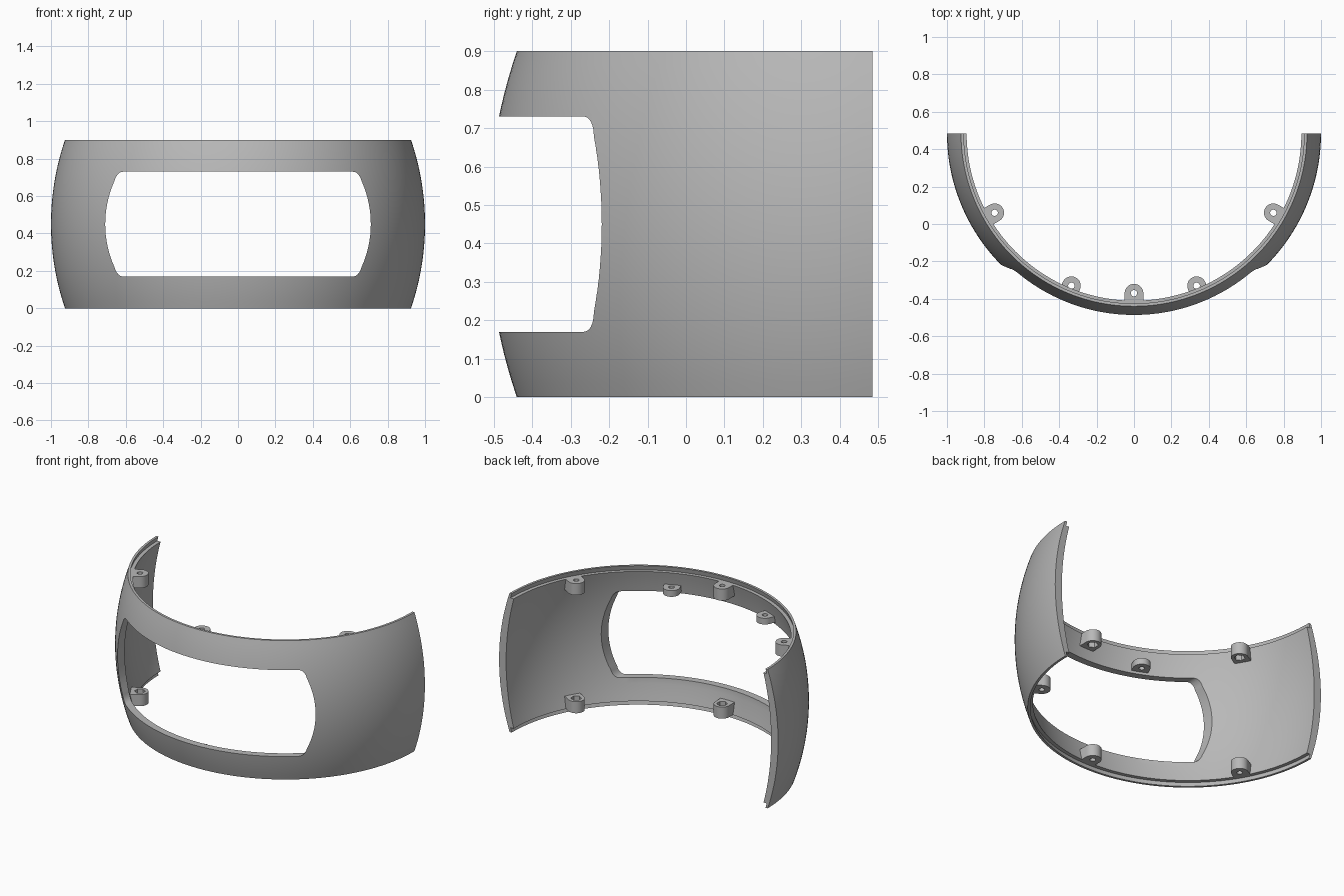
import bpy, bmesh
from math import pi, sin, cos, sqrt, atan2, radians
from mathutils import Matrix

cube = bpy.data.objects.get("Cube")
if cube:
    bpy.data.objects.remove(cube, do_unlink=True)

grey = bpy.data.materials.new("plain_grey")
grey.use_nodes = True
GREY = (0.48, 0.48, 0.48, 1)
grey.diffuse_color = GREY
grey.node_tree.nodes["Principled BSDF"].inputs["Base Color"].default_value = GREY

HEIGHT, MID, AXIS_Y = 0.9, 0.45, 0.485


def make(name, bm):
    bmesh.ops.recalc_face_normals(bm, faces=bm.faces)
    mesh = bpy.data.meshes.new(name)
    bm.to_mesh(mesh)
    bm.free()
    mesh.materials.append(grey)
    ob = bpy.data.objects.new(name, mesh)
    bpy.context.collection.objects.link(ob)
    return ob


def prism(name, outline, matrix, depth):
    """Extrude a flat outline along local z, then place it."""
    bm = bmesh.new()
    face = bm.faces.new([bm.verts.new((x, y, 0)) for x, y in outline])
    out = bmesh.ops.extrude_face_region(bm, geom=[face])
    new = [g for g in out["geom"] if isinstance(g, bmesh.types.BMVert)]
    bmesh.ops.translate(bm, verts=new, vec=(0, 0, depth))
    bmesh.ops.transform(bm, matrix=matrix, verts=bm.verts)
    return make(name, bm)


def cut(ob, cutter):
    mod = ob.modifiers.new("cut", "BOOLEAN")
    mod.operation, mod.solver, mod.object = "DIFFERENCE", "EXACT", cutter
    activate(ob)
    bpy.ops.object.modifier_apply(modifier=mod.name)
    bpy.data.objects.remove(cutter, do_unlink=True)


def activate(ob):
    bpy.ops.object.select_all(action="DESELECT")
    ob.select_set(True)
    bpy.context.view_layer.objects.active = ob


def smooth(ob):
    activate(ob)
    bpy.ops.object.shade_smooth_by_angle(angle=radians(30))


def barrel(z, r_mid, bulge):
    return r_mid - bulge + sqrt(bulge ** 2 - (z - MID) ** 2)


def ring(n, r):
    return [(r * cos(2 * pi * i / n), r * sin(2 * pi * i / n)) for i in range(n)]


# Half-barrel shell: outer skin full height, inner layer stepped back at the rims
STEP, N = 0.03, 24
outer = [(barrel(z, 1.0, 1.3875), z) for z in [HEIGHT * i / N for i in range(N + 1)]]
inner = [(barrel(z, 0.95, 1.63), z)
         for z in [STEP + (HEIGHT - 2 * STEP) * i / N for i in range(N + 1)]]
lip = [(0.91, HEIGHT), (0.918, HEIGHT - STEP)]
section = outer + lip + inner[::-1] + [(r, HEIGHT - z) for r, z in lip[::-1]]

bm = bmesh.new()
SEG = 96
loops = []
for i in range(SEG + 1):
    a = pi + pi * i / SEG
    loops.append([bm.verts.new((r * cos(a), AXIS_Y + r * sin(a), z)) for r, z in section])
for a, b in zip(loops, loops[1:]):
    for j in range(len(section)):
        k = (j + 1) % len(section)
        bm.faces.new((a[j], a[k], b[k], b[j]))
bm.faces.new(loops[0])
bm.faces.new(loops[-1])
shell = make("shell", bm)

# Window opening: flat top and bottom, bowed sides, rounded corners
HALF_H, BOW, CORNER = 0.28, 0.56, 0.05
side = []
for i in range(17):
    z = (HALF_H - CORNER) * (i / 8 - 1)
    side.append((0.71 - BOW + sqrt(BOW ** 2 - z ** 2), z))
x_end, z_end = side[-1]
tilt = atan2(z_end, x_end - 0.71 + BOW)
corner = []
for i in range(1, 9):
    a = tilt + (pi / 2 - tilt) * i / 8
    corner.append((x_end + CORNER * (cos(a) - cos(tilt)),
                   z_end + CORNER * (sin(a) - sin(tilt)) / (1 - sin(tilt))))
right = [(x, -z) for x, z in corner[::-1]] + side + corner
window = right + [(-x, z) for x, z in right[::-1]]
cutter = prism("window_cutter", window,
               Matrix.Translation((0, 0, MID)) @ Matrix.Rotation(pi / 2, 4, "X"), 1.0)
cut(shell, cutter)
smooth(shell)


# Screw bosses: rounded lugs whose local +x points out to the shell wall
def boss(name, x, y, z0, z1, reach, pocket=None):
    out = atan2(y - AXIS_Y, x)
    place = Matrix.Translation((x, y, z0)) @ Matrix.Rotation(out, 4, "Z")
    length = reach - sqrt(x ** 2 + (y - AXIS_Y) ** 2)
    r, n = 0.05, 20
    outline = [(r * cos(pi / 2 + pi * i / n), r * sin(pi / 2 + pi * i / n))
               for i in range(n + 1)] + [(length, -r), (length, r)]
    ob = prism(name, outline, place, z1 - z0)
    cut(ob, prism("hole_cutter", ring(20, 0.017),
                  place @ Matrix.Translation((0, 0, -0.1)), 0.4))
    if pocket is not None:
        cut(ob, prism("nut_cutter", ring(6, 0.032),
                      place @ Matrix.Translation((0, 0, pocket)), 0.08))
    smooth(ob)


TALL = 0.075
for label, x, y in (("left", 0.745, 0.06), ("centre", 0, -0.37), ("right", -0.745, 0.06)):
    top = HEIGHT - STEP
    boss("upper_boss_" + label, x, y, top - TALL, top, 0.915, -0.045)
    boss("lower_boss_" + label, x, y, STEP, STEP + TALL, 0.915, TALL - 0.035)
for label, s in (("left", 1), ("right", -1)):
    boss("small_boss_" + label, 0.335 * s, -0.33, 0.745, 0.785, 0.94)
